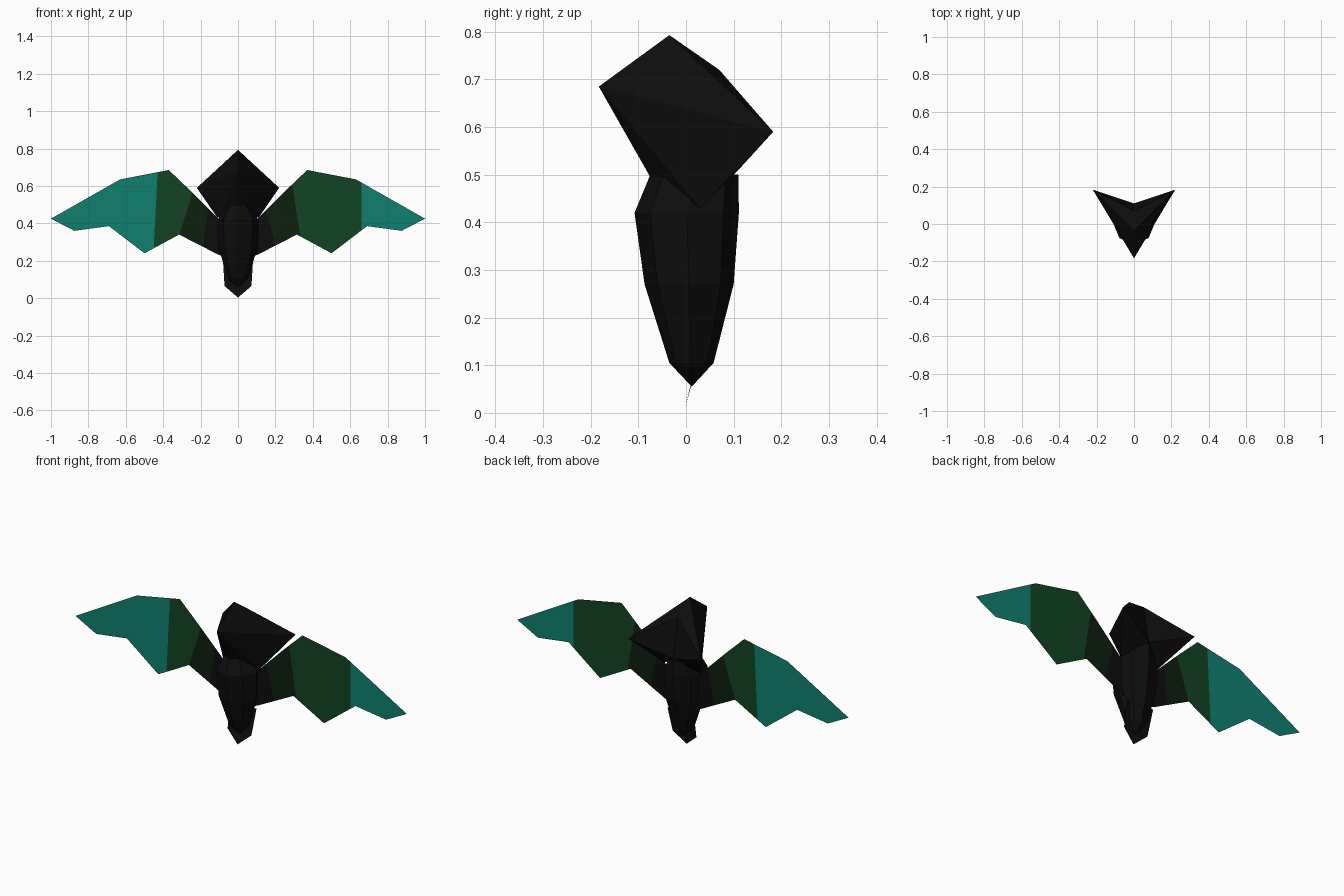
import bpy, bmesh, math
from mathutils import Vector

if "Cube" in bpy.data.objects:
    bpy.data.objects.remove(bpy.data.objects["Cube"])


def material(name, rgb):
    m = bpy.data.materials.new(name)
    m.diffuse_color = (*rgb, 1)
    m.use_nodes = True
    m.node_tree.nodes["Principled BSDF"].inputs["Base Color"].default_value = m.diffuse_color
    return m


BLACK = material("black", (0.004, 0.004, 0.004))
DARK = material("dark green", (0.004, 0.014, 0.005))
GREEN = material("forest green", (0.006, 0.057, 0.018))
TEAL = material("teal", (0.005, 0.215, 0.165))


def finish(bm, name, mats):
    me = bpy.data.meshes.new(name)
    bm.to_mesh(me)
    bm.free()
    for m in mats:
        me.materials.append(m)
    ob = bpy.data.objects.new(name, me)
    bpy.context.collection.objects.link(ob)
    return ob


def mirrored(name, points, faces):
    """Half a shape on +x, completed by a mirror modifier."""
    bm = bmesh.new()
    vs = [bm.verts.new(p) for p in points]
    for f in faces:
        bm.faces.new([vs[i] for i in f])
    bmesh.ops.recalc_face_normals(bm, faces=bm.faces)
    mod = finish(bm, name, [BLACK]).modifiers.new("mirror", "MIRROR")
    mod.use_clip = True


# body: octagonal rings, each z, front y, back y, half width
bm = bmesh.new()
rings = []
for z, y0, y1, w in [(0.50, -0.075, 0.110, 0.06), (0.42, -0.108, 0.111, 0.11),
                     (0.27, -0.087, 0.100, 0.105), (0.105, -0.035, 0.058, 0.052)]:
    rings.append([bm.verts.new((w * math.sin(a), (y0 + y1) / 2 - (y1 - y0) / 2 * math.cos(a), z))
                  for a in [i * math.tau / 8 for i in range(8)]])
tip = bm.verts.new((0, 0.012, 0.055))
for a, b in zip(rings, rings[1:]):
    for i in range(8):
        j = (i + 1) % 8
        bm.faces.new((a[i], a[j], b[j], b[i]))
for i in range(8):
    bm.faces.new((rings[-1][i], rings[-1][(i + 1) % 8], tip))
bm.faces.new(rings[0])
bmesh.ops.recalc_face_normals(bm, faces=bm.faces)
finish(bm, "body", [BLACK])

# head: crown, beak, nape, ear corner, throat, shoulder, back of neck
mirrored("head",
         [(0, -0.035, 0.793), (0, -0.183, 0.685), (0, 0.07, 0.72), (0.22, 0.183, 0.59),
          (0, -0.075, 0.495), (0.11, 0.03, 0.43), (0, 0.11, 0.51)],
         [(0, 1, 3), (0, 3, 2), (1, 4, 5), (1, 5, 3), (3, 5, 6), (3, 6, 2), (4, 6, 5)])

# tail: thin leaning fan
mirrored("tail",
         [(0, 0.045, 0.2), (0.08, 0.045, 0.2), (0.072, 0.013, 0.065), (0, -0.004, 0.003)],
         [(0, 1, 2, 3)])

# wings: flat outline, cut along the lines where the colour changes
OUTLINE = [(0.03, 0.36), (0.11, 0.43), (0.26, 0.58), (0.37, 0.685), (0.63, 0.635),
           (1.0, 0.425), (0.875, 0.36), (0.69, 0.385), (0.5, 0.24), (0.315, 0.34),
           (0.11, 0.235), (0.03, 0.20)]


def wing(name, side, cuts):
    bm = bmesh.new()
    bm.faces.new([bm.verts.new((side * x, 0.027, z)) for x, z in OUTLINE])
    bmesh.ops.triangulate(bm, faces=bm.faces[:])
    planes = []
    for (xa, za), (xb, zb) in cuts:
        co = Vector((side * xa, 0.027, za))
        no = Vector((side * (za - zb), 0, xb - xa))
        planes.append((co, no))
        bmesh.ops.bisect_plane(bm, geom=bm.verts[:] + bm.edges[:] + bm.faces[:],
                               plane_co=co, plane_no=no)
    for f in bm.faces:
        c = f.calc_center_median()
        f.material_index = sum((c - co).dot(no) > 0 for co, no in planes)
        if f.normal.y > 0:
            f.normal_flip()
    finish(bm, name, [BLACK, DARK, GREEN, TEAL])


wing("right_wing", 1, [((0.15, 0.47), (0.20, 0.28)), ((0.29, 0.60), (0.33, 0.35)),
                       ((0.66, 0.62), (0.66, 0.36))])
wing("left_wing", -1, [((0.16, 0.48), (0.185, 0.28)), ((0.24, 0.57), (0.315, 0.34)),
                       ((0.43, 0.67), (0.45, 0.28))])
